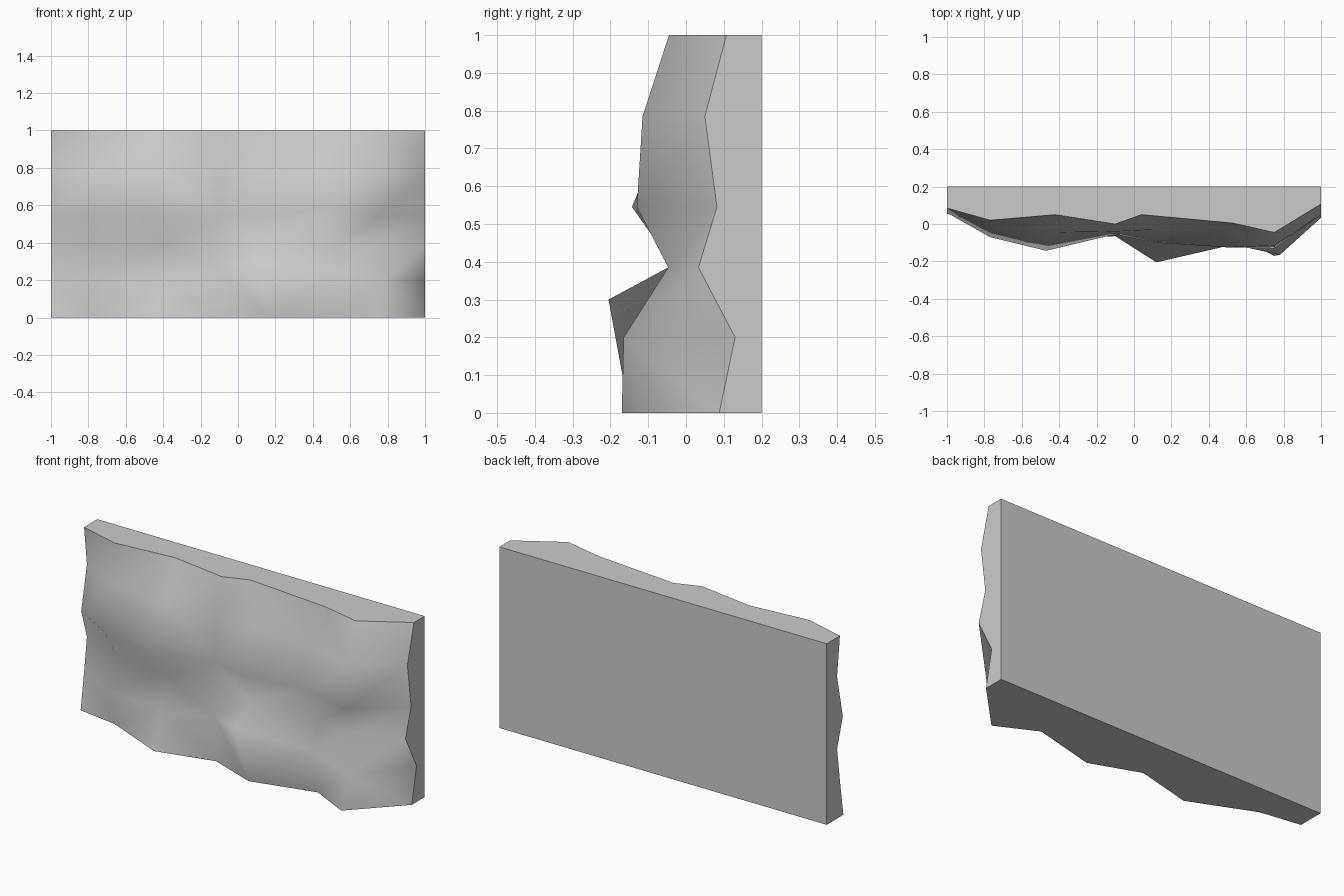
import bpy, bmesh

if "Cube" in bpy.data.objects:
    bpy.data.objects.remove(bpy.data.objects["Cube"])

# Front relief: column positions, row heights and depth (y) at each crossing
cols = [-1, -.77, -.42, -.1, .11, .53, .75, 1]
rows = [0, .2, .385, .545, .785, 1]
depth = [
    [.055, .02, -.13, -.05, -.15, -.06, -.17, .088],
    [.085, -.02, -.08, -.065, -.205, -.11, -.165, .13],
    [.11, .03, -.03, -.035, -.047, -.045, -.047, .033],
    [.06, -.07, -.143, -.055, -.1, -.125, -.13, .082],
    [.11, -.01, -.045, -.04, -.03, -.025, -.115, .05],
    [.085, .02, .05, 0, .05, .005, -.045, .107],
]
# Small irregular shifts (x, z) of single points, keyed by (row, column)
shift = {(1, 4): (.01, .1), (1, 3): (0, .05), (1, 5): (0, .05), (1, 6): (.03, 0),
         (3, 2): (-.05, 0), (0, 4): (.06, 0), (5, 4): (-.07, 0),
         (4, 5): (-.08, 0), (3, 5): (-.03, .04)}
BACK = .2

bm = bmesh.new()
grid = []
for r, z in enumerate(rows):
    line = []
    for c, x in enumerate(cols):
        dx, dz = shift.get((r, c), (0, 0))
        line.append(bm.verts.new((x + dx, depth[r][c], z + dz)))
    grid.append(line)

# Rough smooth-shaded front
for r in range(len(rows) - 1):
    for c in range(len(cols) - 1):
        f = bm.faces.new((grid[r][c], grid[r][c + 1], grid[r + 1][c + 1], grid[r + 1][c]))
        f.smooth = True
front = list(bm.faces)
for e in bm.edges:
    if e.is_boundary:
        e.smooth = False
bmesh.ops.triangulate(bm, faces=front, quad_method='SHORT_EDGE')

# Flat back and four flat sides
bl, br, tr, tl = [bm.verts.new((x, BACK, z)) for x, z in ((-1, 0), (1, 0), (1, 1), (-1, 1))]
flat = [bm.faces.new(loop) for loop in (
    [bl, tl, tr, br],
    [bl, br] + grid[0][::-1],
    [tr, tl] + grid[-1],
    [tl, bl] + [g[0] for g in grid],
    [br, tr] + [g[-1] for g in grid][::-1])]
for f in flat:
    f.smooth = False
bmesh.ops.recalc_face_normals(bm, faces=bm.faces)

mesh = bpy.data.meshes.new("rock_wall")
bm.to_mesh(mesh)
bm.free()
wall = bpy.data.objects.new("rock_wall", mesh)
bpy.context.collection.objects.link(wall)
